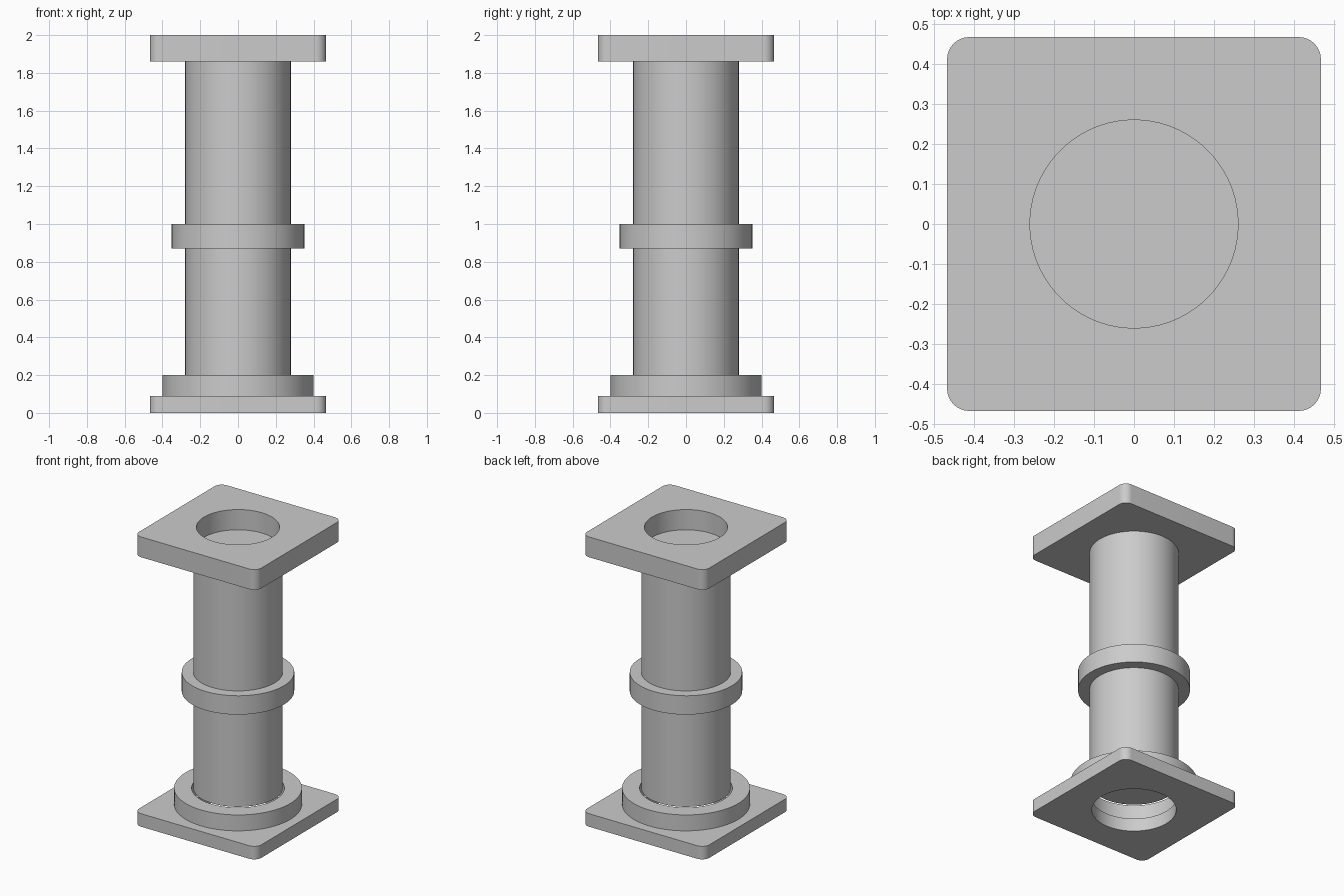
import bpy
import bmesh
from math import cos, sin, pi, radians

cube = bpy.data.objects.get("Cube")
if cube:
    bpy.data.objects.remove(cube)

CORNER_STEPS = 16
SIDES = 4 * CORNER_STEPS

grey = bpy.data.materials.new("grey")
grey.use_nodes = True
colour = (0.6, 0.6, 0.6, 1)
grey.diffuse_color = colour
grey.node_tree.nodes["Principled BSDF"].inputs["Base Color"].default_value = colour


def circle(radius, z):
    angles = [2 * pi * (i + 0.5) / SIDES for i in range(SIDES)]
    return [(radius * cos(a), radius * sin(a), z) for a in angles]


def rounded_square(half, corner, z):
    points = []
    for quarter in range(4):
        mid = pi / 4 + quarter * pi / 2
        reach = (half - corner) * 2 ** 0.5
        for i in range(CORNER_STEPS):
            a = quarter * pi / 2 + pi / 2 * i / (CORNER_STEPS - 1)
            points.append((reach * cos(mid) + corner * cos(a),
                           reach * sin(mid) + corner * sin(a), z))
    return points


def loft(name, loops, hollow):
    """Skin a stack of loops; hollow parts join last to first, others are capped."""
    bm = bmesh.new()
    rows = [[bm.verts.new(p) for p in loop] for loop in loops]
    pairs = list(zip(rows, rows[1:]))
    if hollow:
        pairs.append((rows[-1], rows[0]))
    else:
        bm.faces.new(rows[0])
        bm.faces.new(rows[-1])
    for low, high in pairs:
        for i in range(SIDES):
            j = (i + 1) % SIDES
            bm.faces.new((low[i], low[j], high[j], high[i]))
    bmesh.ops.recalc_face_normals(bm, faces=bm.faces)
    mesh = bpy.data.meshes.new(name)
    bm.to_mesh(mesh)
    bm.free()
    mesh.materials.append(grey)
    obj = bpy.data.objects.new(name, mesh)
    bpy.context.collection.objects.link(obj)
    bpy.ops.object.select_all(action='DESELECT')
    obj.select_set(True)
    bpy.context.view_layer.objects.active = obj
    bpy.ops.object.shade_smooth_by_angle(angle=radians(30))


def plate(name, hole, z0, z1):
    half, corner = 0.467, 0.055
    loft(name, [rounded_square(half, corner, z0), rounded_square(half, corner, z1),
                circle(hole, z1), circle(hole, z0)], True)


def ring(name, outer, inner, z0, z1):
    loft(name, [circle(outer, z0), circle(outer, z1),
                circle(inner, z1), circle(inner, z0)], True)


# Square end plates with round holes
plate("base_plate", 0.265, 0, 0.09)
plate("top_plate", 0.26, 1.86, 2)

# Base ring, slightly wider than the shaft inside it
ring("base_ring", 0.4, 0.29, 0.09, 0.2)

# Closed shaft and the collar around its middle
loft("shaft", [circle(0.28, 0.2), circle(0.28, 1.86)], False)
ring("middle_collar", 0.352, 0.28, 0.87, 1)
